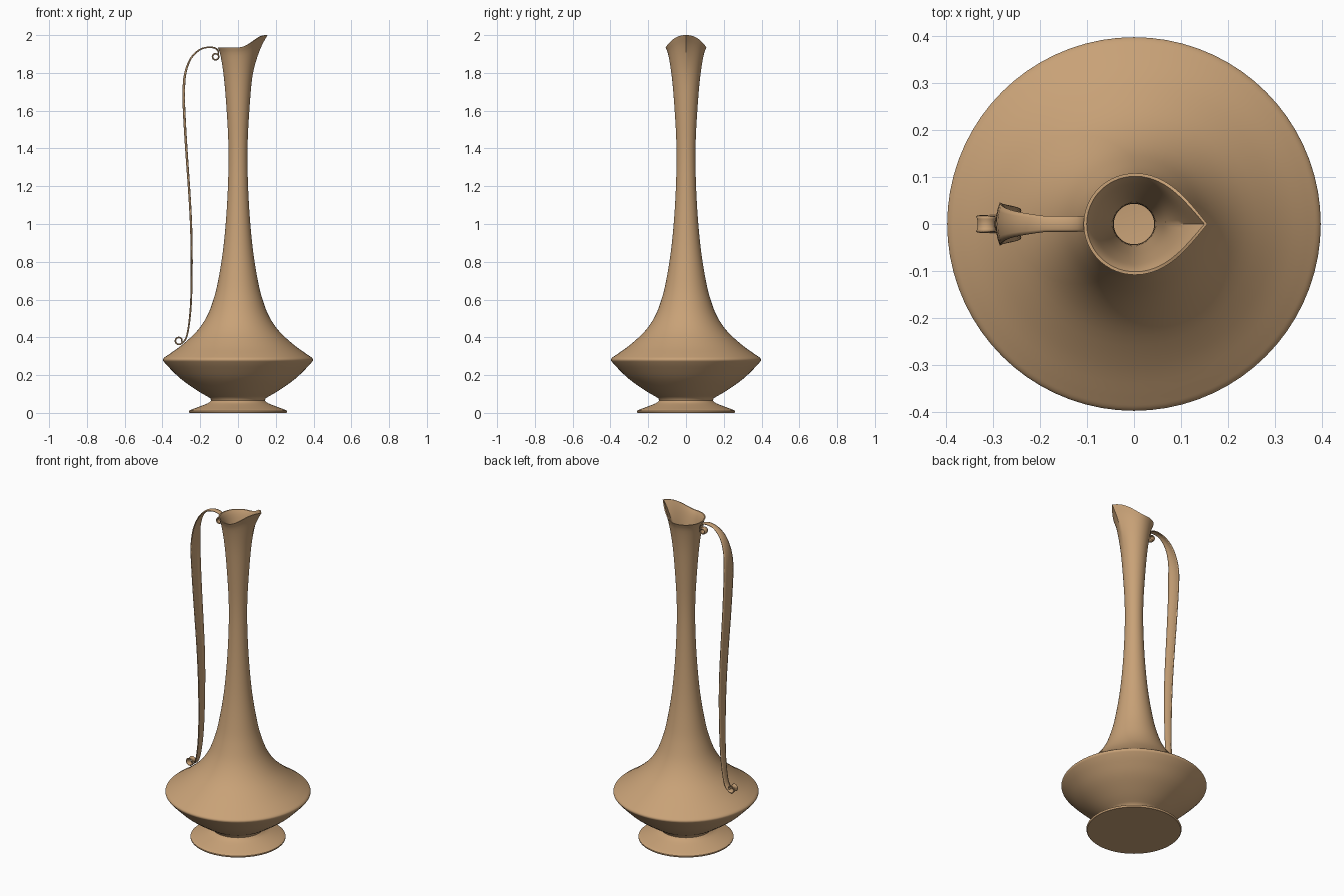
import bpy, bmesh, math
from mathutils import Vector

if "Cube" in bpy.data.objects:
    bpy.data.objects.remove(bpy.data.objects["Cube"])

mat = bpy.data.materials.new("tan_clay")
mat.diffuse_color = (0.58, 0.36, 0.185, 1)
mat.use_nodes = True
mat.node_tree.nodes["Principled BSDF"].inputs["Base Color"].default_value = mat.diffuse_color


def spline(pts, n):
    """Catmull-Rom curve through 2D points."""
    p = [Vector(q) for q in pts]
    p = [p[0] * 2 - p[1]] + p + [p[-1] * 2 - p[-2]]
    out = []
    for i in range(1, len(p) - 2):
        a, b, c, d = p[i - 1:i + 3]
        for k in range(n):
            t = k / n
            out.append(0.5 * (2 * b + (c - a) * t + (2 * a - 5 * b + 4 * c - d) * t * t
                              + (3 * b - a - 3 * c + d) * t ** 3))
    return out + [p[-2]]


def normals(path):
    res = []
    for i in range(len(path)):
        t = (path[min(i + 1, len(path) - 1)] - path[max(i - 1, 0)]).normalized()
        res.append(Vector((t.y, -t.x)))
    return res


def finish(bm, name, angle):
    bmesh.ops.recalc_face_normals(bm, faces=bm.faces)
    me = bpy.data.meshes.new(name)
    bm.to_mesh(me)
    bm.free()
    ob = bpy.data.objects.new(name, me)
    bpy.context.collection.objects.link(ob)
    me.materials.append(mat)
    bpy.ops.object.select_all(action='DESELECT')
    ob.select_set(True)
    bpy.context.view_layer.objects.active = ob
    bpy.ops.object.shade_smooth_by_angle(angle=math.radians(angle))
    return ob


# Ewer body: foot, belly, neck, then the inside wall
foot = [(0.256, 0), (0.26, 0.006), (0.255, 0.014), (0.21, 0.031), (0.16, 0.051), (0.142, 0.066)]
belly = [(0.147, 0.078), (0.215, 0.118), (0.30, 0.178), (0.36, 0.235), (0.39, 0.268),
         (0.397, 0.28), (0.392, 0.291), (0.37, 0.307), (0.30, 0.357), (0.22, 0.43),
         (0.165, 0.51), (0.13, 0.60), (0.105, 0.70), (0.078, 0.87), (0.060, 1.07),
         (0.051, 1.27), (0.051, 1.43), (0.060, 1.60), (0.074, 1.77), (0.092, 1.89),
         (0.107, 1.935)]
outer = spline(belly, 4)
inner = [p - n * 0.007 for p, n in zip(outer, normals(outer))]
inner[-1].y = 1.935
profile = spline(foot, 3) + outer + inner[::-1]

SEG = 72
bm = bmesh.new()
rings = []
for r, z in profile:
    w = min(max((z - 1.72) / 0.215, 0), 1) ** 3      # spout grows near the rim
    ring = []
    for k in range(SEG):
        a = 2 * math.pi * k / SEG
        d = min(a, 2 * math.pi - a)
        rr = r + w * 0.049 * math.exp(-d / 0.4)
        zz = z + w * 0.065 * max(0, math.cos(a)) ** 2
        ring.append(bm.verts.new((rr * math.cos(a), rr * math.sin(a), zz)))
    rings.append(ring)
for lo, hi in zip(rings, rings[1:]):
    for k in range(SEG):
        j = (k + 1) % SEG
        bm.faces.new((lo[k], lo[j], hi[j], hi[k]))
bm.faces.new(rings[0])       # underside
bm.faces.new(rings[-1])      # inside floor
finish(bm, "ewer_body", 40)


# Strap handle with a scroll at each end
def scroll(cx, cz, start, turn, r0, r1, n=9):
    return [(cx + (r0 + (r1 - r0) * i / n) * math.cos(math.radians(start + turn * i / n)),
             cz + (r0 + (r1 - r0) * i / n) * math.sin(math.radians(start + turn * i / n)))
            for i in range(n + 1)]


top = scroll(-0.119, 1.886, 30, -340, 0.018, 0.016)[::-1]
bottom = scroll(-0.313, 0.382, -50, -330, 0.019, 0.016)
middle = [(-0.104, 1.915), (-0.122, 1.932), (-0.16, 1.936), (-0.205, 1.922), (-0.25, 1.878),
          (-0.28, 1.80), (-0.289, 1.70), (-0.286, 1.58), (-0.274, 1.38), (-0.26, 1.18),
          (-0.25, 1.0), (-0.246, 0.8), (-0.249, 0.6), (-0.26, 0.47), (-0.276, 0.395)]
path = spline(top + middle + bottom, 3)
lengths = [0]
for a, b in zip(path, path[1:]):
    lengths.append(lengths[-1] + (b - a).length)
total = lengths[-1]
keys = [(0, 0.015), (0.11, 0.016), (0.24, 0.045), (0.6, 0.035), (0.9, 0.021), (1, 0.016)]


def half_width(s):
    for (s0, w0), (s1, w1) in zip(keys, keys[1:]):
        if s <= s1:
            return w0 + (w1 - w0) * (s - s0) / (s1 - s0)
    return keys[-1][1]


bm = bmesh.new()
rows = []
for p, n, l in zip(path, normals(path), lengths):
    w = half_width(l / total)
    row = []
    for i in range(-3, 4):
        u = i / 3
        q = p - n * (0.2 * w * (u * u - 0.3))        # edges flare outward
        row.append(bm.verts.new((q.x, u * w, q.y)))
    rows.append(row)
for a, b in zip(rows, rows[1:]):
    for i in range(6):
        bm.faces.new((a[i], a[i + 1], b[i + 1], b[i]))
handle = finish(bm, "handle", 50)
mod = handle.modifiers.new("thickness", 'SOLIDIFY')
mod.thickness = 0.005
mod.offset = 0
